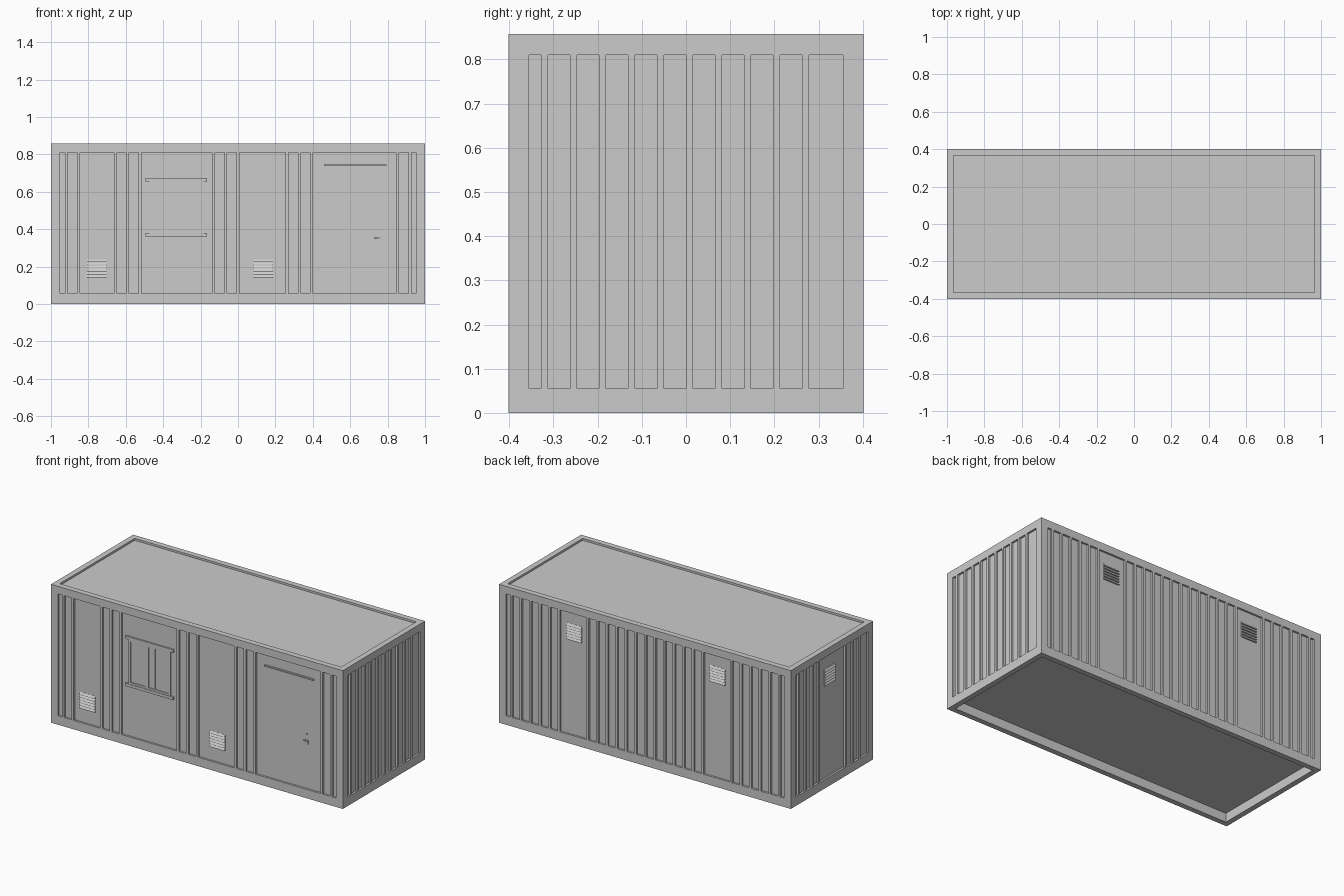
import bpy, bmesh
from math import radians
from mathutils import Matrix, Vector

if "Cube" in bpy.data.objects:
    bpy.data.objects.remove(bpy.data.objects["Cube"])

HX, HY, H = 1.0, 0.402, 0.857        # half length, half width, height
RAIL, Z0, Z1 = 0.047, 0.055, 0.81    # frame width, panel bottom and top
PITCH, RIB, D = 0.0656, 0.0156, 0.012  # corrugation spacing, rib width, recess depth

# angle, half length along wall, distance from centre, panel widths in pitches
WALLS = {
    "front": (0, HX, HY, [1, 3, 1, 1, 6, 1, 1, 4, 1, 1, 7, 1]),
    "right": (90, HY, HX, [1] * 9),
    "back": (180, HX, HY, [1] * 5 + [3] + [1] * 12 + [3] + [1] * 5),
    "left": (270, HY, HX, [1] * 3 + [4] + [1] * 2),
}


def rot(side):
    return Matrix.Rotation(radians(WALLS[side][0]), 4, 'Z')


def finish(bm, name):
    me = bpy.data.meshes.new(name)
    bm.to_mesh(me)
    bm.free()
    ob = bpy.data.objects.new(name, me)
    bpy.context.collection.objects.link(ob)
    return ob


def quad(bm, pts):
    return bm.faces.new([bm.verts.new(p) for p in pts])


def recess(bm, faces, depth):
    bm.normal_update()
    bmesh.ops.inset_individual(bm, faces=faces, thickness=0, depth=-depth)


# container shell: four corrugated walls, recessed roof, hollow underside
bm = bmesh.new()
for side, (_, half, dist, widths) in WALLS.items():
    m = rot(side)
    edges = [-half, -half + RAIL, -half + RAIL + 0.027]
    u = edges[-1] + RIB
    for n in widths:
        edges += [u, u + n * PITCH - RIB]
        u += n * PITCH
    edges += [u, half - RAIL, half]
    zs = [0, Z0, Z1, H]
    grid = [[bm.verts.new(m @ Vector((u, -dist, z))) for z in zs] for u in edges]
    panels = []
    for i in range(len(edges) - 1):
        for j in range(3):
            f = bm.faces.new((grid[i][j], grid[i + 1][j], grid[i + 1][j + 1], grid[i][j + 1]))
            if j == 1 and i % 2 == 1:
                panels.append(f)
    recess(bm, panels, D)
for z, s, depth in ((H, 1, 0.012), (0, -1, 0.055)):
    f = quad(bm, [(-HX, -s * HY, z), (HX, -s * HY, z), (HX, s * HY, z), (-HX, s * HY, z)])
    bm.normal_update()
    bmesh.ops.inset_individual(bm, faces=[f], thickness=0.05 if s > 0 else RAIL, depth=0)
    recess(bm, [f], depth)
bmesh.ops.remove_doubles(bm, verts=bm.verts, dist=0.0001)
finish(bm, "container_shell")


def prism(bm, side, u0, u1, profile):
    """Extrude an (outward, z) profile along a wall, measured from the panel floor."""
    m, floor = rot(side), WALLS[side][2] - D
    a, b = ([bm.verts.new(m @ Vector((u, -floor - o, z))) for o, z in profile] for u in (u0, u1))
    bm.faces.new(a)
    bm.faces.new(b[::-1])
    n = len(profile)
    for i in range(n):
        bm.faces.new((a[i], b[i], b[(i + 1) % n], a[(i + 1) % n]))
    bmesh.ops.recalc_face_normals(bm, faces=bm.faces)


def bars(name, side, boxes):
    bm = bmesh.new()
    for u0, u1, z0, z1, t in boxes:
        prism(bm, side, u0, u1, [(0, z0), (t, z0), (t, z1), (0, z1)])
    return finish(bm, name)


# louvred vents
def vent(name, side, u, z, w=0.105, h=0.1, slats=6):
    bm = bmesh.new()
    step = h / slats
    for i in range(slats):
        b = z - h / 2 + i * step
        prism(bm, side, u - w / 2, u + w / 2,
              [(0, b), (0.009, b), (0.009, b + 0.003), (0.001, b + step * 0.9), (0, b + step * 0.9)])
    finish(bm, name)


vent("front_vent_left", "front", -0.755, 0.19)
vent("front_vent_middle", "front", 0.135, 0.19)
vent("back_vent_a", "back", -0.492, 0.69)
vent("back_vent_b", "back", 0.492, 0.69)
vent("left_vent", "left", -0.008, 0.68)

# sliding window with shutter rail and sill
L, R, B, T = -0.472, -0.185, 0.38, 0.655
bars("window_frame", "front", [
    (L, L + 0.012, B, T, 0.007), (R - 0.012, R, B, T, 0.007),
    (L + 0.012, R - 0.012, B, B + 0.012, 0.007), (L + 0.012, R - 0.012, T - 0.012, T, 0.007),
    (-0.365, -0.335, B + 0.012, T - 0.012, 0.006), (-0.305, -0.29, B + 0.012, T - 0.012, 0.006)])
bars("window_glass", "front", [(L + 0.012, R - 0.012, B + 0.012, T - 0.012, 0.002)])
bars("window_rails", "front", [(-0.495, -0.165, T, T + 0.018, 0.01),
                               (-0.495, -0.165, B - 0.018, B, 0.01)])

# door fittings
bars("door_rain_strip", "front", [(0.459, 0.795, 0.738, 0.746, 0.01)])
bars("door_handle", "front", [(0.728, 0.756, 0.348, 0.355, 0.01), (0.748, 0.756, 0.33, 0.348, 0.006)])
bars("door_lock", "front", [(0.74, 0.748, 0.388, 0.396, 0.004)])
